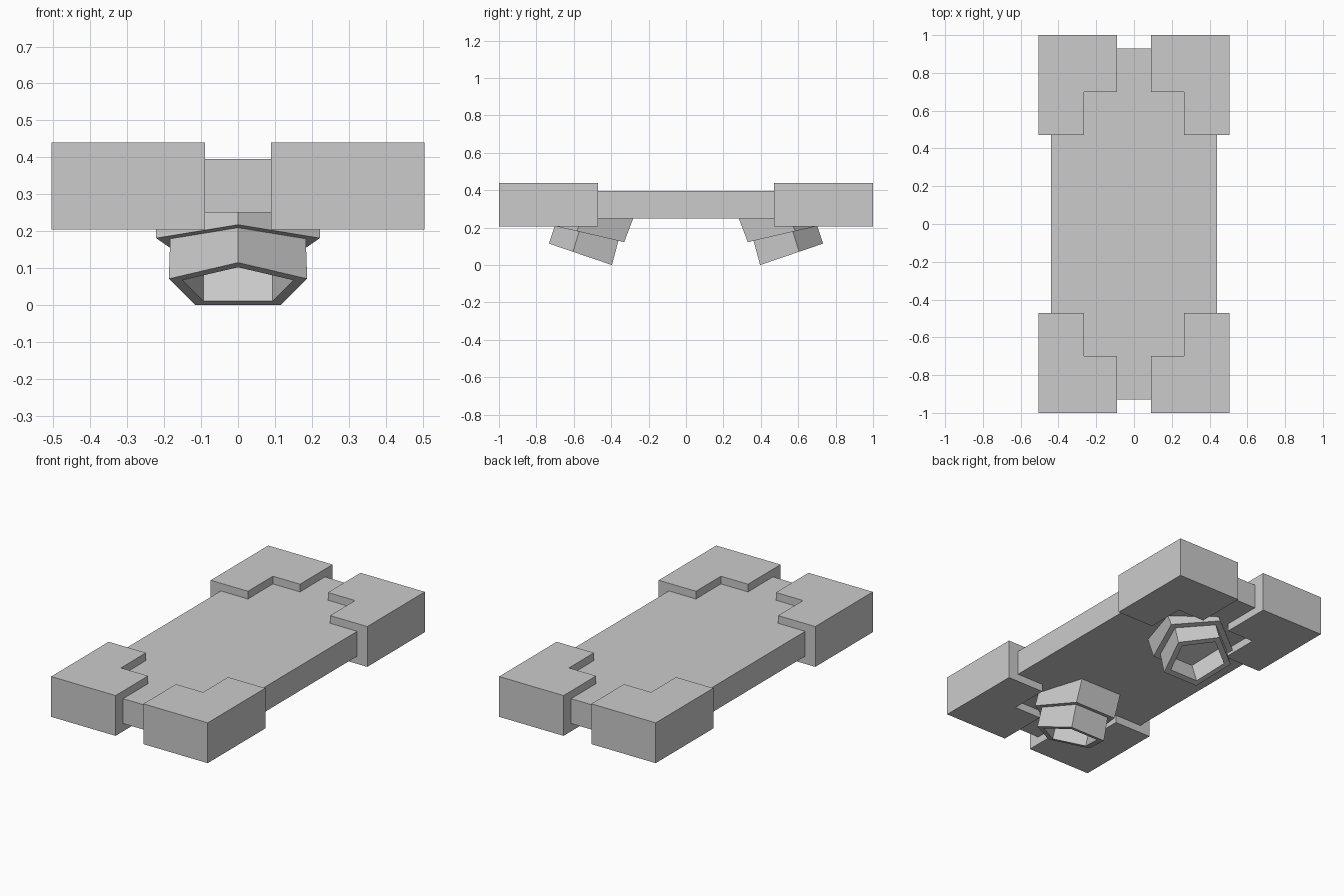
import bpy, bmesh
from math import sin, cos, radians, pi

if "Cube" in bpy.data.objects:
    bpy.data.objects.remove(bpy.data.objects["Cube"])


def finish(name, bm):
    bmesh.ops.recalc_face_normals(bm, faces=bm.faces)
    mesh = bpy.data.meshes.new(name)
    bm.to_mesh(mesh)
    bm.free()
    ob = bpy.data.objects.new(name, mesh)
    bpy.context.collection.objects.link(ob)
    return ob


def loft(name, rings):
    """Skin a list of matching closed rings and cap both ends."""
    bm = bmesh.new()
    vs = [[bm.verts.new(p) for p in ring] for ring in rings]
    n = len(vs[0])
    for a, b in zip(vs, vs[1:]):
        for i in range(n):
            j = (i + 1) % n
            bm.faces.new((a[i], a[j], b[j], b[i]))
    bm.faces.new(vs[0])
    bm.faces.new(vs[-1])
    return finish(name, bm)


def prism(name, outline, z0, z1):
    return loft(name, [[(x, y, z) for x, y in outline] for z in (z0, z1)])


def pentagon(side, y, z, r, tilt):
    """Pentagon with one corner pointing outward, rising by tilt degrees."""
    t = radians(tilt)
    pts = []
    for k in range(5):
        a = 2 * pi * k / 5
        v = r * cos(a)
        pts.append((r * sin(a), side * (y + v * cos(t)), z + v * sin(t)))
    return pts


# Main slab
prism("slab", [(-.44, -.93), (.44, -.93), (.44, .93), (-.44, .93)], .25, .395)

# L-shaped corner blocks
L = [(.09, 1), (.505, 1), (.505, .47), (.265, .47), (.265, .70), (.09, .70)]
for sx, xn in ((-1, "left"), (1, "right")):
    for sy, yn in ((-1, "front"), (1, "back")):
        prism(f"corner_block_{yn}_{xn}", [(sx * x, sy * y) for x, y in L], .205, .44)

# Tilted five-sided feet: collar, stepped-in sleeve, recessed socket
foot = [
    (.446, .330, .233, 5),
    (.514, .165, .233, 13),
    (.513, .166, .193, 13),
    (.547, .0515, .197, 18.8),
    (.547, .0515, .158, 18.8),
    (.508, .1655, .158, 18.8),
]
for sy, yn in ((-1, "front"), (1, "back")):
    loft(f"foot_{yn}", [pentagon(sy, *r) for r in foot])
